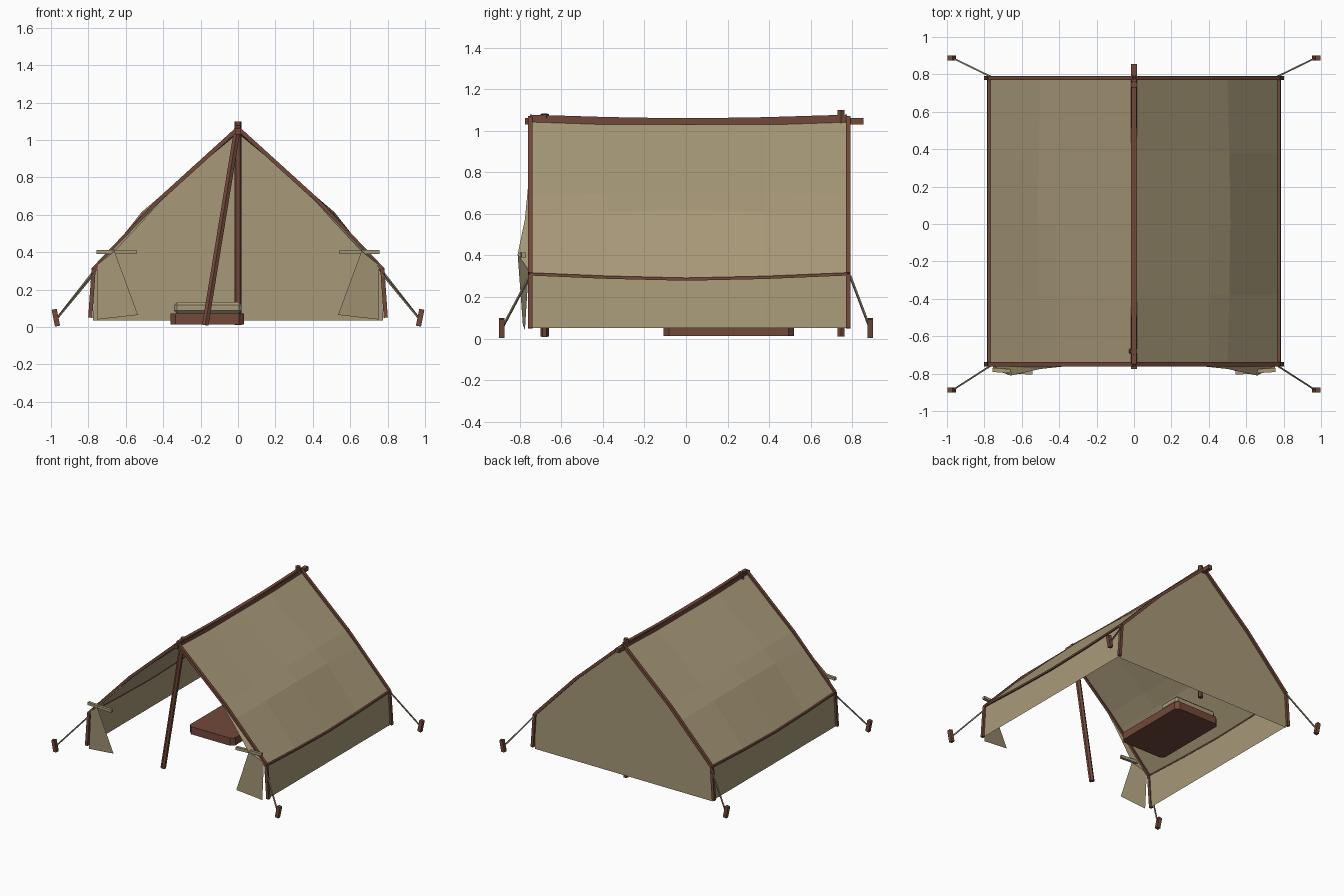
import bpy, bmesh, math
from mathutils import Vector, Matrix

cube = bpy.data.objects.get("Cube")
if cube:
    bpy.data.objects.remove(cube)


def material(name, rgb):
    m = bpy.data.materials.new(name)
    m.use_nodes = True
    m.diffuse_color = (*rgb, 1)
    m.node_tree.nodes["Principled BSDF"].inputs["Base Color"].default_value = (*rgb, 1)
    return m


CANVAS = material("tan canvas", (0.39, 0.32, 0.19))
WOOD = material("brown wood", (0.17, 0.067, 0.042))
ROPE = material("grey rope", (0.22, 0.19, 0.13))


def finish(name, bm, mat):
    mesh = bpy.data.meshes.new(name)
    bm.to_mesh(mesh)
    bm.free()
    mesh.materials.append(mat)
    obj = bpy.data.objects.new(name, mesh)
    bpy.context.collection.objects.link(obj)
    return obj


def beam(name, points, width, mat=WOOD, sides=4):
    """Straight pieces of even width following a path."""
    bm = bmesh.new()
    radius = width / 2 / math.cos(math.pi / sides)
    points = [Vector(p) for p in points]
    for a, b in zip(points, points[1:]):
        turn = (b - a).to_track_quat('Z', 'Y').to_matrix().to_4x4()
        place = Matrix.Translation((a + b) / 2) @ turn @ Matrix.Rotation(math.pi / sides, 4, 'Z')
        bmesh.ops.create_cone(bm, cap_ends=True, segments=sides, radius1=radius,
                              radius2=radius, depth=(b - a).length, matrix=place)
    return finish(name, bm, mat)


def sheet(name, rows, flip=False):
    """Cloth made of quads between rows of points."""
    bm = bmesh.new()
    grid = [[bm.verts.new(p) for p in row] for row in rows]
    for r0, r1 in zip(grid, grid[1:]):
        for i in range(len(r0) - 1):
            quad = [r0[i], r1[i], r1[i + 1], r0[i + 1]]
            bm.faces.new(quad[::-1] if flip else quad)
    return finish(name, bm, CANVAS)


def patch(name, points, faces, flip=False):
    bm = bmesh.new()
    verts = [bm.verts.new(p) for p in points]
    for f in faces:
        loop = [verts[i] for i in f]
        bm.faces.new(loop[::-1] if flip else loop)
    return finish(name, bm, CANVAS)


def block(name, low, high, bevel, mat, vertical_only=True):
    bm = bmesh.new()
    low, high = Vector(low), Vector(high)
    bmesh.ops.create_cube(bm, size=1, matrix=Matrix.Translation((low + high) / 2)
                          @ Matrix.Diagonal((*(high - low), 1)))
    edges = [e for e in bm.edges if not vertical_only
             or abs(e.verts[0].co.z - e.verts[1].co.z) > 0.001]
    bmesh.ops.bevel(bm, geom=edges, offset=bevel, segments=1, affect='EDGES')
    return finish(name, bm, mat)


FRONT, BACK = -0.75, 0.775
APEX, KNEE, HIP, EAVE = (0, 1.055), (0.405, 0.69), (0.5, 0.595), (0.77, 0.31)
STATIONS = [FRONT, -0.38, 0, 0.38, BACK]


def slack(y):
    """One at mid length, zero at both ends."""
    return 1 - min(1, abs(y - 0.0125) / 0.7625) ** 1.5


for side, label in ((1, "left"), (-1, "right")):
    # Roof slope: ridge and eave sag, middle bellies out
    rows = []
    for (x, z), dx, dz in ((APEX, 0, -0.02), (KNEE, 0.01, 0.01),
                           (HIP, 0.015, 0.02), (EAVE, 0, -0.025)):
        rows.append([(side * (x + dx * slack(y)), y, z + dz * slack(y)) for y in STATIONS])
    sheet(label + "_roof", rows, side < 0)

    # Low side wall
    foot = [(side * 0.785, y, 0.05) for y in STATIONS]
    sheet(label + "_wall", [rows[-1], foot], side < 0)

    # Trim along the eave
    beam(label + "_eave_trim", [(side * 0.775, p[1], p[2]) for p in rows[-1]], 0.014)

    for y, end in ((FRONT, "front"), (BACK + 0.005, "back")):
        out = -1 if y < 0 else 1
        # Bent end frame
        path = [(0, y, 1.062), (side * 0.41, y, 0.69), (side * 0.772, y, 0.31),
                (side * 0.79, y, 0.05)]
        beam(f"{end}_{label}_frame", path, 0.022)
        # Guy rope and leaning stake
        top_z = 0.285 if y < 0 else 0.3
        beam(f"{end}_{label}_rope", [(side * 0.77, y + out * 0.01, top_z),
                                     (side * 0.965, out * 0.885, 0.05)], 0.009, ROPE)
        beam(f"{end}_{label}_stake", [(side * 0.965, out * 0.887, 0.005),
                                      (side * 0.983, out * 0.887, 0.095)], 0.028)

    # Door flap, gathered by the toggle and flaring below it
    flap = [(side * 0.33, -0.757, 0.765), (side * 0.50, -0.775, 0.575),
            (side * 0.66, -0.81, 0.405), (side * 0.755, -0.757, 0.33),
            (side * 0.535, -0.785, 0.065), (side * 0.755, -0.775, 0.04)]
    patch(label + "_door_flap", flap, [(0, 1, 3), (1, 2, 3), (2, 4, 5, 3)], side > 0)
    beam(label + "_flap_toggle", [(side * 0.757, -0.78, 0.402),
                                  (side * 0.543, -0.795, 0.402)], 0.022, CANVAS)

# Closed back gable
half = [APEX, KNEE, EAVE, (0.775, 0.035)]
outline = half + [(-x, z) for x, z in half[:0:-1]]
patch("back_wall", [(x, BACK, z) for x, z in outline], [range(len(outline))], True)

# Ridge pole and the sagging trim over it
beam("ridge_pole", [(0, -0.775, 1.045), (0, 0.855, 1.045)], 0.032)
beam("ridge_trim", [(0, y, 1.064 - 0.018 * slack(y)) for y in STATIONS], 0.026)

# Upright poles
beam("back_pole", [(0, 0.745, 0.01), (0, 0.745, 1.1)], 0.034, sides=6)
beam("front_pole", [(-0.175, -0.68, 0.01), (0, -0.68, 1.08)], 0.034, sides=6)

# Low bed with pillow
block("bed_base", (-0.36, -0.108, 0.013), (0.033, 0.52, 0.073), 0.027, WOOD)
block("pillow", (-0.342, 0.32, 0.073), (0.02, 0.5, 0.133), 0.015, CANVAS, False)
